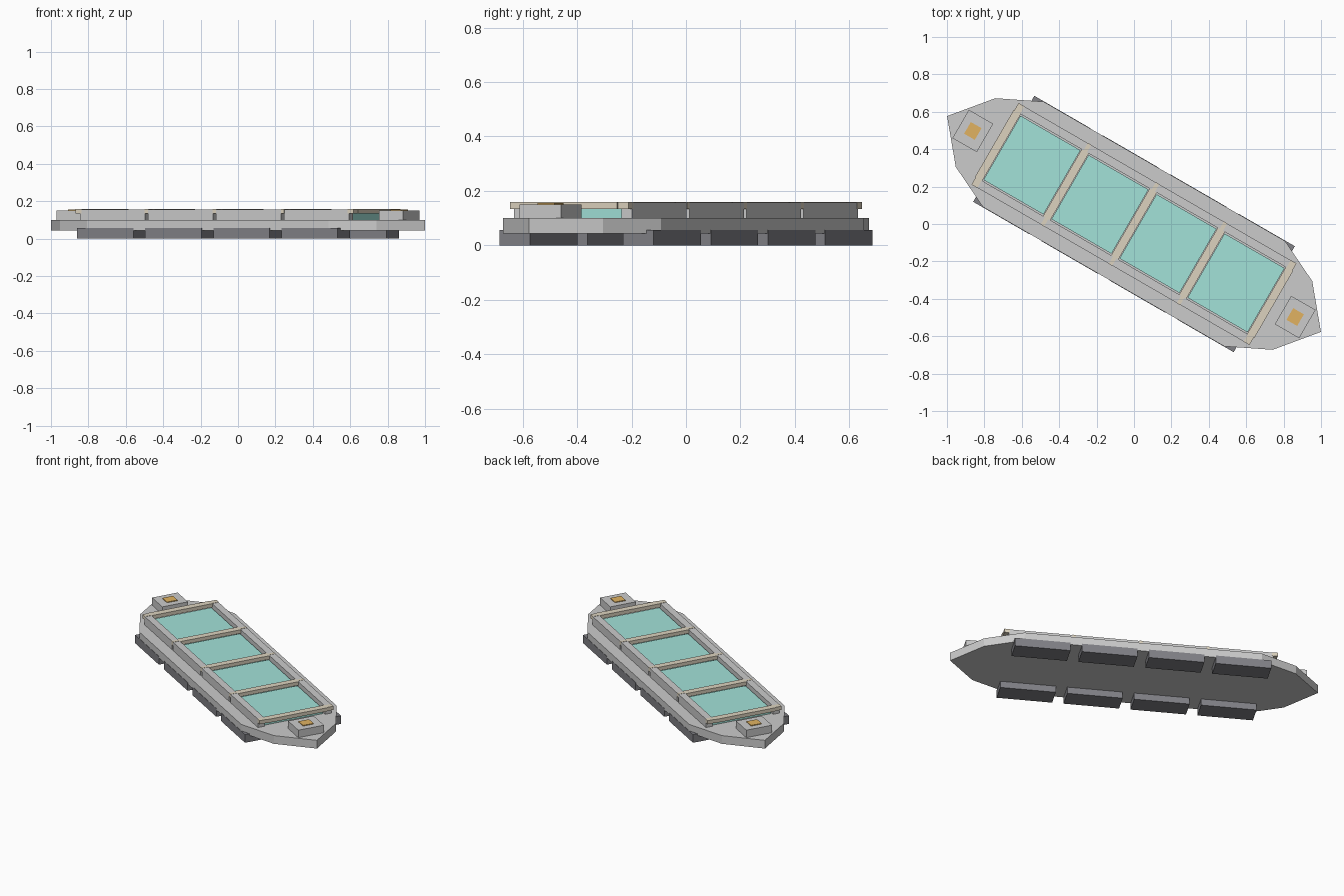
import bpy, bmesh
from math import radians
from mathutils import Matrix

if "Cube" in bpy.data.objects:
    bpy.data.objects.remove(bpy.data.objects["Cube"])

# The whole vehicle lies diagonally: local u runs along the hull, v across it
TURN = Matrix.Rotation(radians(-30), 4, 'Z')


def material(name, rgb):
    m = bpy.data.materials.new(name)
    m.diffuse_color = (*rgb, 1)
    m.use_nodes = True
    m.node_tree.nodes["Principled BSDF"].inputs["Base Color"].default_value = m.diffuse_color
    return m


teal = material("teal_panel", (0.36, 0.76, 0.69))
tan = material("tan_beam", (0.72, 0.65, 0.52))
orange = material("orange_pad", (0.75, 0.45, 0.12))
dark = material("dark_grey", (0.22, 0.22, 0.24))


def prism(name, outline, z0, z1, mat=None):
    """Extrude a flat (u, v) outline between two heights."""
    bm = bmesh.new()
    base = bm.faces.new([bm.verts.new((u, v, z0)) for u, v in outline])
    top = bmesh.ops.extrude_face_region(bm, geom=[base])["geom"]
    bmesh.ops.translate(bm, vec=(0, 0, z1 - z0),
                        verts=[g for g in top if isinstance(g, bmesh.types.BMVert)])
    bmesh.ops.recalc_face_normals(bm, faces=bm.faces)
    mesh = bpy.data.meshes.new(name)
    bm.to_mesh(mesh)
    bm.free()
    ob = bpy.data.objects.new(name, mesh)
    ob.matrix_world = TURN
    if mat:
        mesh.materials.append(mat)
    bpy.context.collection.objects.link(ob)
    return ob


def box(name, u, v, du, dv, z0, z1, mat=None):
    a, b = du / 2, dv / 2
    return prism(name, [(u - a, v - b), (u + a, v - b), (u + a, v + b), (u - a, v + b)],
                 z0, z1, mat)


# Flat hull with faceted pointed ends
half = [(0.745, -0.325), (0.978, -0.212), (1.154, 0), (0.978, 0.212), (0.745, 0.325)]
prism("hull", half + [(-u, -v) for u, v in half], 0.044, 0.1)

# Four bays: glazed panel, side rails and running blocks below
for i in range(4):
    u = -0.63 + 0.42 * i
    box(f"panel_{i}", u, 0, 0.37, 0.396, 0.095, 0.134, teal)
    for side, s in (("left", 1), ("right", -1)):
        box(f"rail_{side}_{i}", u, s * 0.2285, 0.4, 0.045, 0.095, 0.157)
        box(f"track_block_{side}_{i}", u, s * 0.262, 0.348, 0.13, 0, 0.056, dark)

# Cross beams with narrow tabs that fill the gaps between rails
for i in range(5):
    u = -0.84 + 0.42 * i
    w, t, a, b = 0.022, 0.0105, 0.206, 0.252
    q = [(w, -a), (w, a), (t, a), (t, b)]
    if abs(u) > 0.8:
        q = [(w, -a), (w, a), (0.018, a), (0.018, b)]
    right = [(q[3][0], -b), (q[2][0], -a)] + q
    left = [(-x, -y) for x, y in right]
    prism(f"cross_beam_{i}", [(u + x, y) for x, y in right + left], 0.134, 0.1585, tan)

# Raised end boxes with orange pads
for end, s in (("bow", 1), ("stern", -1)):
    box(f"{end}_box", s * 0.995, 0, 0.15, 0.175, 0.095, 0.151)
    box(f"{end}_pad", s * 0.995, 0, 0.066, 0.072, 0.145, 0.156, orange)
